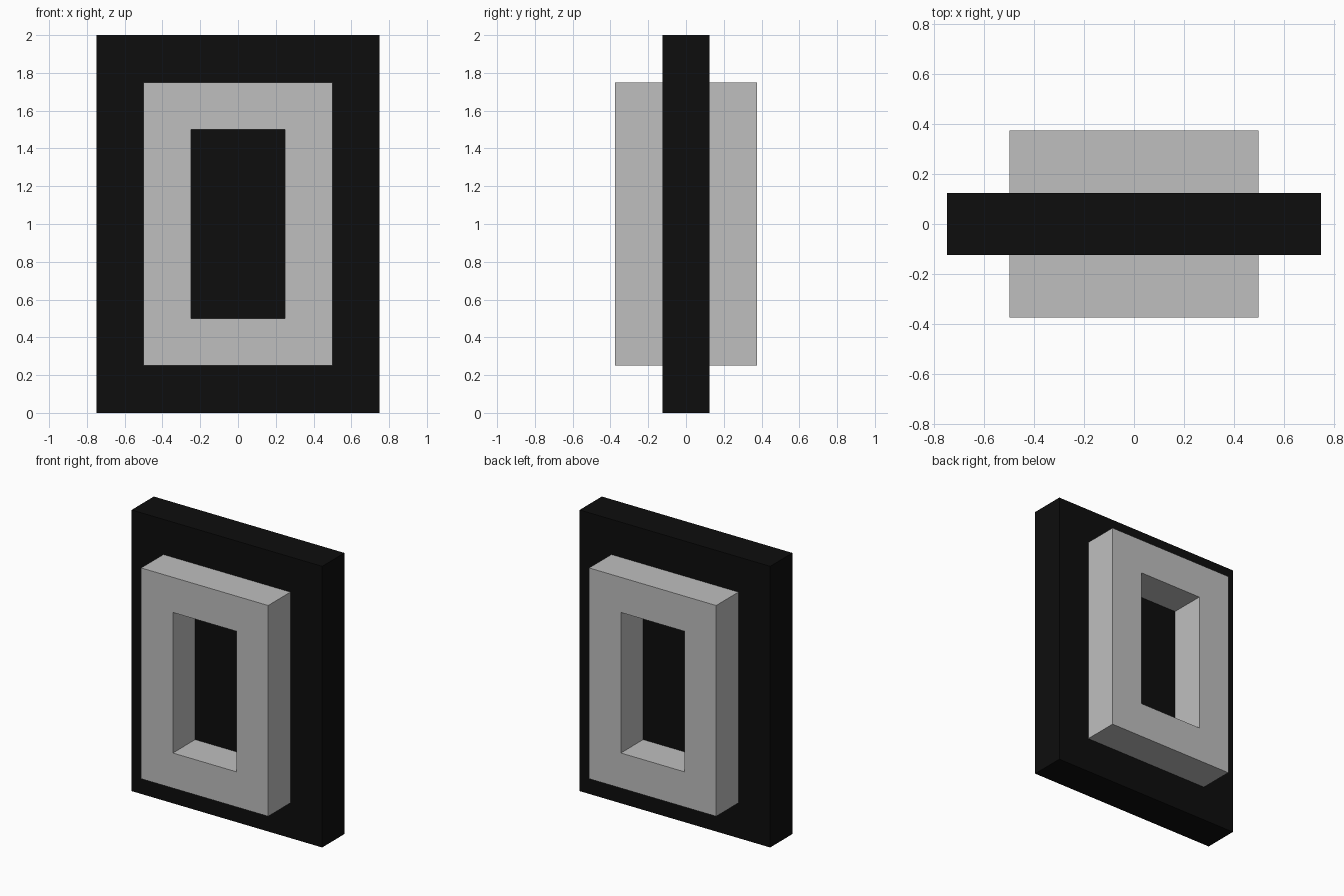
import bpy
import bmesh

cube = bpy.data.objects.get("Cube")
if cube:
    bpy.data.objects.remove(cube, do_unlink=True)


def make_material(name, value):
    mat = bpy.data.materials.new(name)
    mat.use_nodes = True
    colour = (value, value, value, 1.0)
    mat.diffuse_color = colour
    mat.node_tree.nodes["Principled BSDF"].inputs["Base Color"].default_value = colour
    return mat


def add_object(name, bm, mat):
    bmesh.ops.recalc_face_normals(bm, faces=bm.faces[:])
    mesh = bpy.data.meshes.new(name)
    bm.to_mesh(mesh)
    bm.free()
    mesh.materials.append(mat)
    obj = bpy.data.objects.new(name, mesh)
    bpy.context.collection.objects.link(obj)
    return obj


black = make_material("black", 0.004)
grey = make_material("light grey", 0.521)

WIDTH, HEIGHT, DEPTH = 1.5, 2.0, 0.25
MID_Z = HEIGHT / 2
STEP = 0.25  # margin, frame width and frame depth


# Upright slab
bm = bmesh.new()
bmesh.ops.create_cube(bm, size=1.0)
bmesh.ops.scale(bm, vec=(WIDTH, DEPTH, HEIGHT), verts=bm.verts)
bmesh.ops.translate(bm, vec=(0, 0, MID_Z), verts=bm.verts)
add_object("slab", bm, black)


# Raised rectangular frame: a square section carried round four corners
def add_frame(name, side):
    near = side * DEPTH / 2
    far = side * (DEPTH / 2 + STEP)
    section = [(STEP, near), (STEP, far), (2 * STEP, far), (2 * STEP, near)]
    corners = [(-1, -1), (1, -1), (1, 1), (-1, 1)]
    bm = bmesh.new()
    rings = [[bm.verts.new((sx * (WIDTH / 2 - inset), y,
                            MID_Z + sz * (HEIGHT / 2 - inset)))
              for inset, y in section] for sx, sz in corners]
    for i in range(4):
        a, b = rings[i], rings[(i + 1) % 4]
        for j in range(4):
            k = (j + 1) % 4
            bm.faces.new((a[j], a[k], b[k], b[j]))
    add_object(name, bm, grey)


add_frame("front_frame", -1)
add_frame("back_frame", 1)
